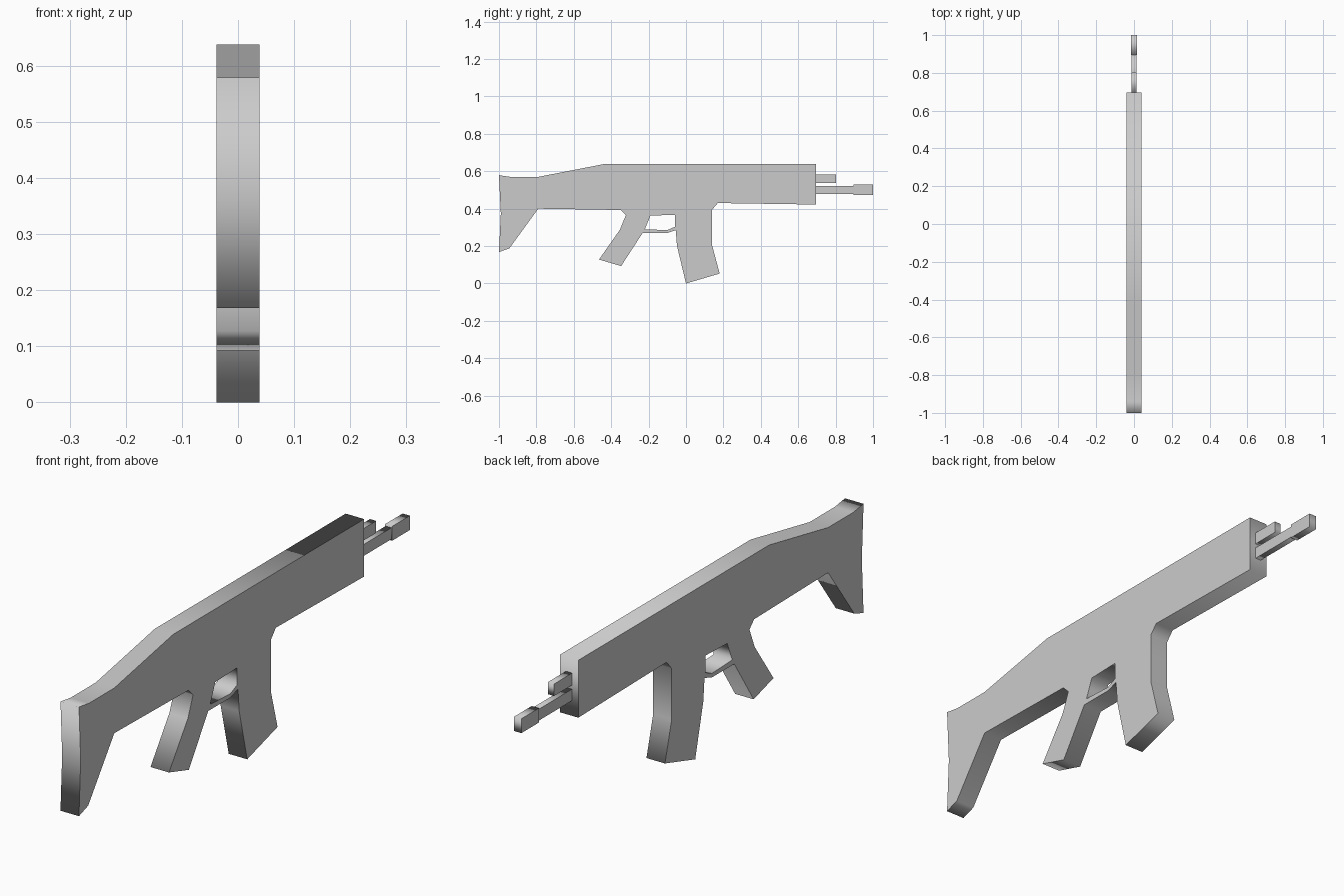
import bpy
import math

cube = bpy.data.objects.get("Cube")
if cube:
    bpy.data.objects.remove(cube, do_unlink=True)

grey = bpy.data.materials.new("plain grey")
grey.use_nodes = True
colour = (0.6, 0.6, 0.6, 1)
grey.diffuse_color = colour
grey.node_tree.nodes["Principled BSDF"].inputs["Base Color"].default_value = colour


def slab(name, half_width, *loops):
    """Extrude side-on (y, z) loops across x; later loops become holes."""
    curve = bpy.data.curves.new(name, "CURVE")
    curve.dimensions = "2D"
    curve.fill_mode = "BOTH"
    curve.extrude = half_width
    for loop in loops:
        spline = curve.splines.new("POLY")
        spline.points.add(len(loop) - 1)
        for point, (y, z) in zip(spline.points, loop):
            point.co = (y, z, 0, 1)
        spline.use_cyclic_u = True
    obj = bpy.data.objects.new(name, curve)
    bpy.context.collection.objects.link(obj)
    obj.rotation_euler = (math.pi / 2, 0, math.pi / 2)
    curve.materials.append(grey)
    bpy.ops.object.select_all(action="DESELECT")
    obj.select_set(True)
    bpy.context.view_layer.objects.active = obj
    bpy.ops.object.convert(target="MESH")
    bpy.ops.object.transform_apply(location=False, rotation=True, scale=False)
    return bpy.context.object


def bar(name, half_width, y0, y1, z0, z1):
    return slab(name, half_width, [(y0, z0), (y1, z0), (y1, z1), (y0, z1)])


# Side outline, from the butt along the top and back underneath
top = [(-1, 0.579), (-0.94, 0.57), (-0.79, 0.57), (-0.44, 0.638), (0.695, 0.638)]
fore_end = [(0.695, 0.422), (0.17, 0.43), (0.14, 0.395)]
magazine = [(0.14, 0.203), (0.18, 0.053), (0, 0), (-0.048, 0.2), (-0.055, 0.285)]
guard = [(-0.1, 0.27), (-0.232, 0.27)]
grip = [(-0.347, 0.093), (-0.465, 0.128), (-0.353, 0.288), (-0.322, 0.365), (-0.35, 0.393)]
stock = [(-0.79, 0.4), (-0.945, 0.187), (-1, 0.168), (-0.99, 0.374)]
trigger_hole = [(-0.19, 0.363), (-0.06, 0.367), (-0.06, 0.303), (-0.1, 0.285), (-0.22, 0.29)]
slab("body", 0.0385, top + fore_end + magazine + guard + grip + stock, trigger_hole)

# Rods at the far end
bar("barrel", 0.012, 0.69, 0.9, 0.479, 0.522)
bar("muzzle", 0.015, 0.895, 1, 0.474, 0.528)
bar("upper_rod", 0.013, 0.69, 0.803, 0.538, 0.583)
